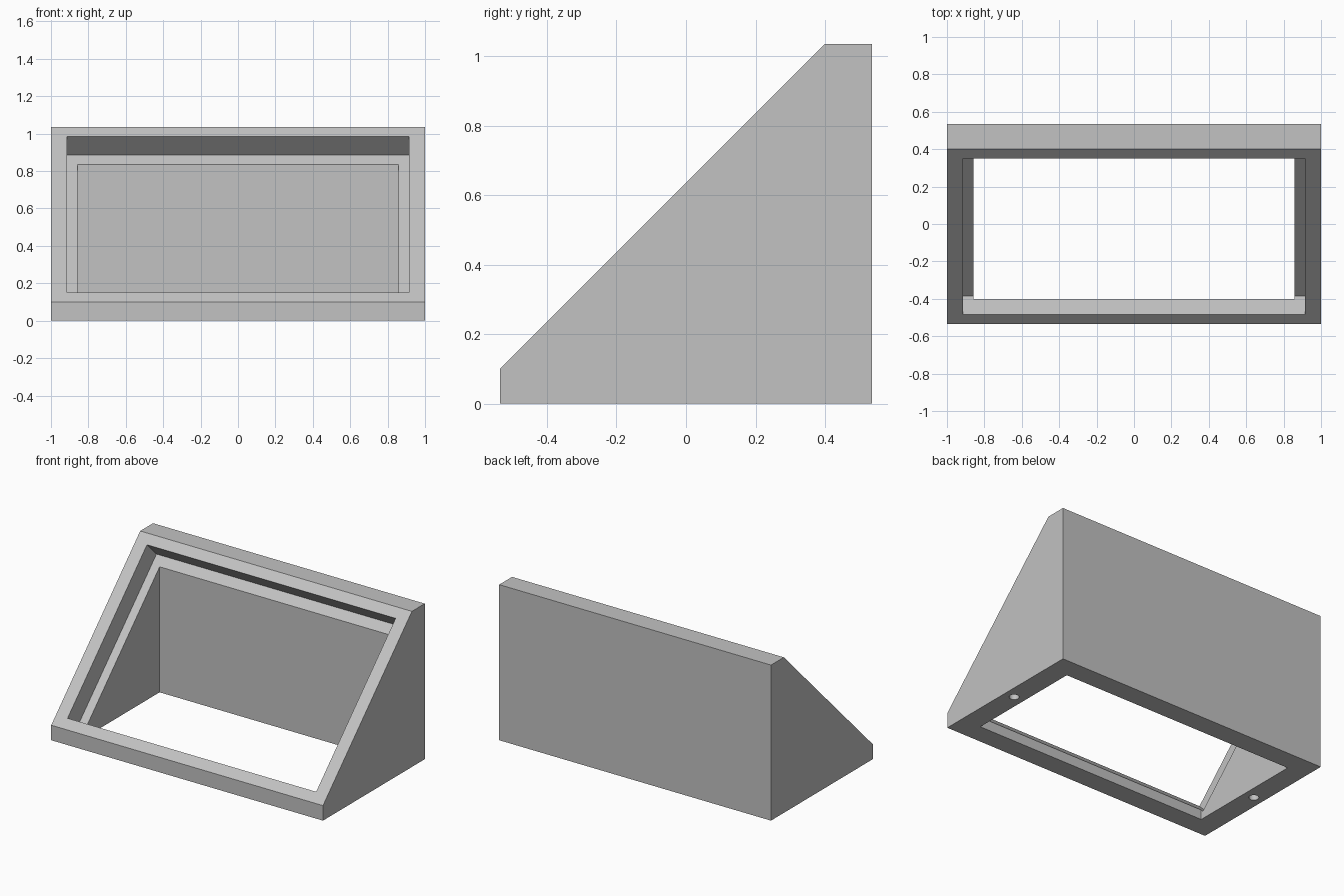
import bpy
import bmesh
from mathutils import Matrix, Vector

cube = bpy.data.objects.get("Cube")
if cube:
    bpy.data.objects.remove(cube, do_unlink=True)

COLOUR = (0.54, 0.54, 0.54, 1.0)
grey = bpy.data.materials.new("light grey")
grey.use_nodes = True
grey.diffuse_color = COLOUR
grey.node_tree.nodes["Principled BSDF"].inputs["Base Color"].default_value = COLOUR


def add_object(name, bm):
    bmesh.ops.recalc_face_normals(bm, faces=bm.faces)
    mesh = bpy.data.meshes.new(name)
    bm.to_mesh(mesh)
    bm.free()
    mesh.materials.append(grey)
    obj = bpy.data.objects.new(name, mesh)
    bpy.context.collection.objects.link(obj)
    return obj


def prism(name, profile, half_width):
    """Extrude a (y, z) side profile across x, centred on x = 0."""
    bm = bmesh.new()
    face = bm.faces.new([bm.verts.new((-half_width, y, z)) for y, z in profile])
    result = bmesh.ops.extrude_face_region(bm, geom=[face])
    moved = [v for v in result["geom"] if isinstance(v, bmesh.types.BMVert)]
    bmesh.ops.translate(bm, verts=moved, vec=Vector((2 * half_width, 0, 0)))
    return add_object(name, bm)


def cylinder(name, x, radius, bottom, top):
    bm = bmesh.new()
    bmesh.ops.create_cone(bm, cap_ends=True, segments=32, radius1=radius,
                          radius2=radius, depth=top - bottom,
                          matrix=Matrix.Translation((x, 0, (top + bottom) / 2)))
    return add_object(name, bm)


def cut(target, cutter):
    """Subtract the cutter, then discard it."""
    cutter.hide_render = True
    mod = target.modifiers.new(cutter.name, 'BOOLEAN')
    mod.operation = 'DIFFERENCE'
    mod.solver = 'EXACT'
    mod.object = cutter
    bpy.context.view_layer.objects.active = target
    bpy.ops.object.modifier_apply(modifier=mod.name)
    bpy.data.objects.remove(cutter, do_unlink=True)


# Wedge-shaped enclosure body
body = prism("sloped_enclosure",
             [(-0.535, 0), (0.535, 0), (0.535, 1.035), (0.4, 1.035), (-0.535, 0.1)], 1.0)

# Shallow panel recess, square to the slope
cut(body, prism("panel_recess",
                [(-0.385, 0.05), (0.45, 0.885), (0.25, 1.085), (-0.585, 0.25)], 0.915))

# Vertical cavity open at the base, ending inside the recess
cut(body, prism("inner_cavity",
                [(-0.4, -0.1), (0.4, -0.1), (0.4, 0.88), (-0.4, 0.1)], 0.857))

# Screw holes under the side walls
for side in (-1, 1):
    cut(body, cylinder("screw_hole", side * 0.93, 0.03, -0.1, 0.2))

# Smooth hole walls, crisp body edges
bpy.ops.object.select_all(action='DESELECT')
body.select_set(True)
bpy.context.view_layer.objects.active = body
bpy.ops.object.shade_smooth_by_angle(angle=0.5)
